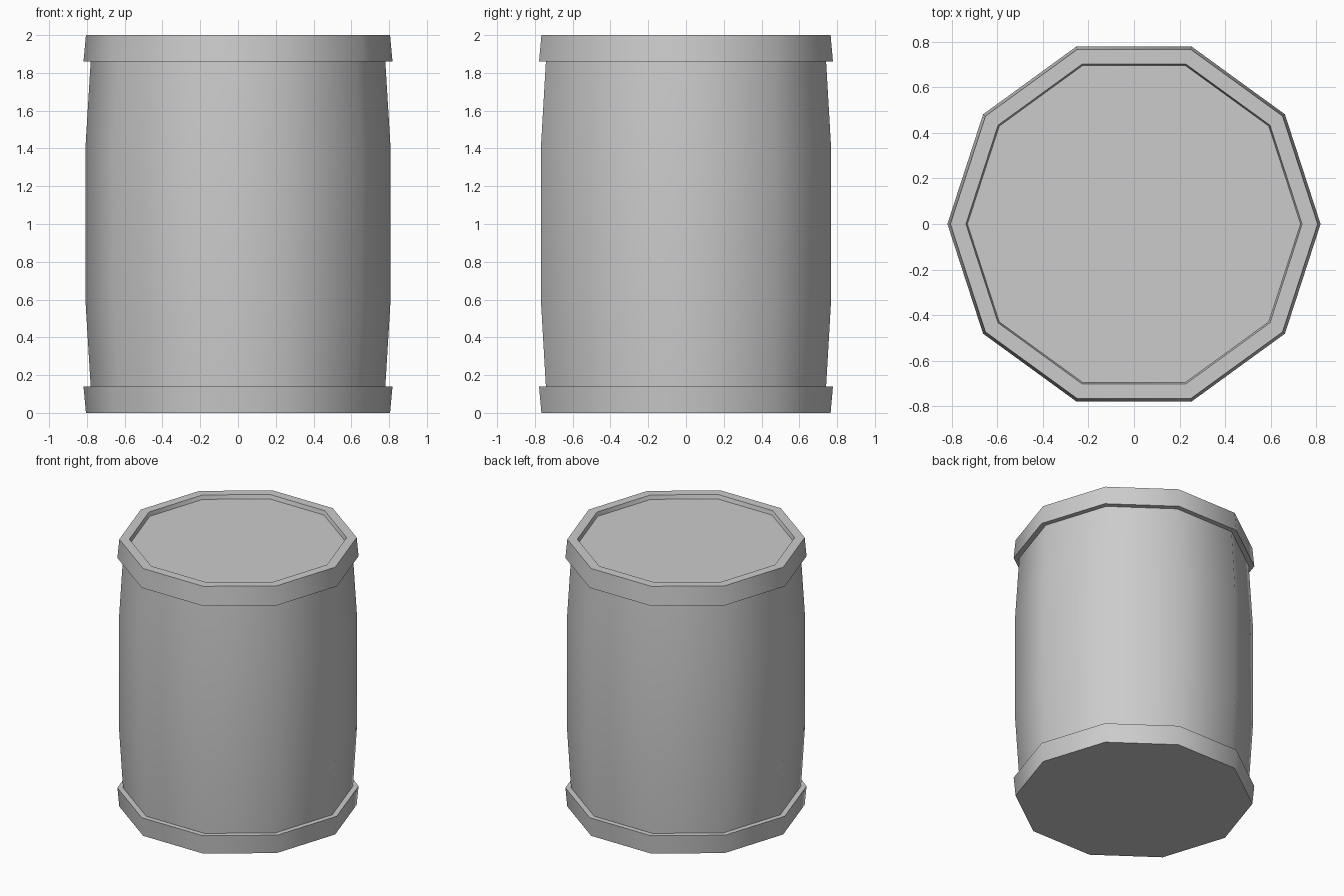
import bpy, bmesh
from math import cos, sin, tau, radians

if "Cube" in bpy.data.objects:
    bpy.data.objects.remove(bpy.data.objects["Cube"])

SIDES = 10


def lathe(name, profile, cap=False):
    """Revolve (radius, z) points, listed bottom/outside first, into a ten-sided shell."""
    bm = bmesh.new()
    rings = [[bm.verts.new((r * cos(tau * i / SIDES), r * sin(tau * i / SIDES), z))
              for i in range(SIDES)] for r, z in profile]
    for a, b in zip(rings, rings[1:]):
        for i in range(SIDES):
            j = (i + 1) % SIDES
            bm.faces.new((a[i], a[j], b[j], b[i]))
    if cap == "end":
        bm.faces.new(rings[-1])
    elif cap == "start":
        bm.faces.new(rings[0][::-1])
    mesh = bpy.data.meshes.new(name)
    bm.to_mesh(mesh)
    bm.free()
    obj = bpy.data.objects.new(name, mesh)
    bpy.context.collection.objects.link(obj)
    # Smooth around the sides (36 degrees), sharp at the rims
    bpy.ops.object.select_all(action='DESELECT')
    obj.select_set(True)
    bpy.context.view_layer.objects.active = obj
    bpy.ops.object.shade_smooth_by_angle(angle=radians(40))
    return obj


# Bulging body
lathe("barrel_body", [(0.78, 0.14), (0.808, 0.6), (0.808, 1.4), (0.78, 1.86)])

# Bottom hoop with closed base
lathe("bottom_hoop", [(0.805, 0), (0.818, 0.14), (0.78, 0.14)], cap="start")

# Top hoop with lip and recessed lid
lathe("top_hoop_and_lid", [(0.78, 1.86), (0.818, 1.86), (0.805, 2.0),
                           (0.737, 2.0), (0.73, 1.97)], cap="end")
